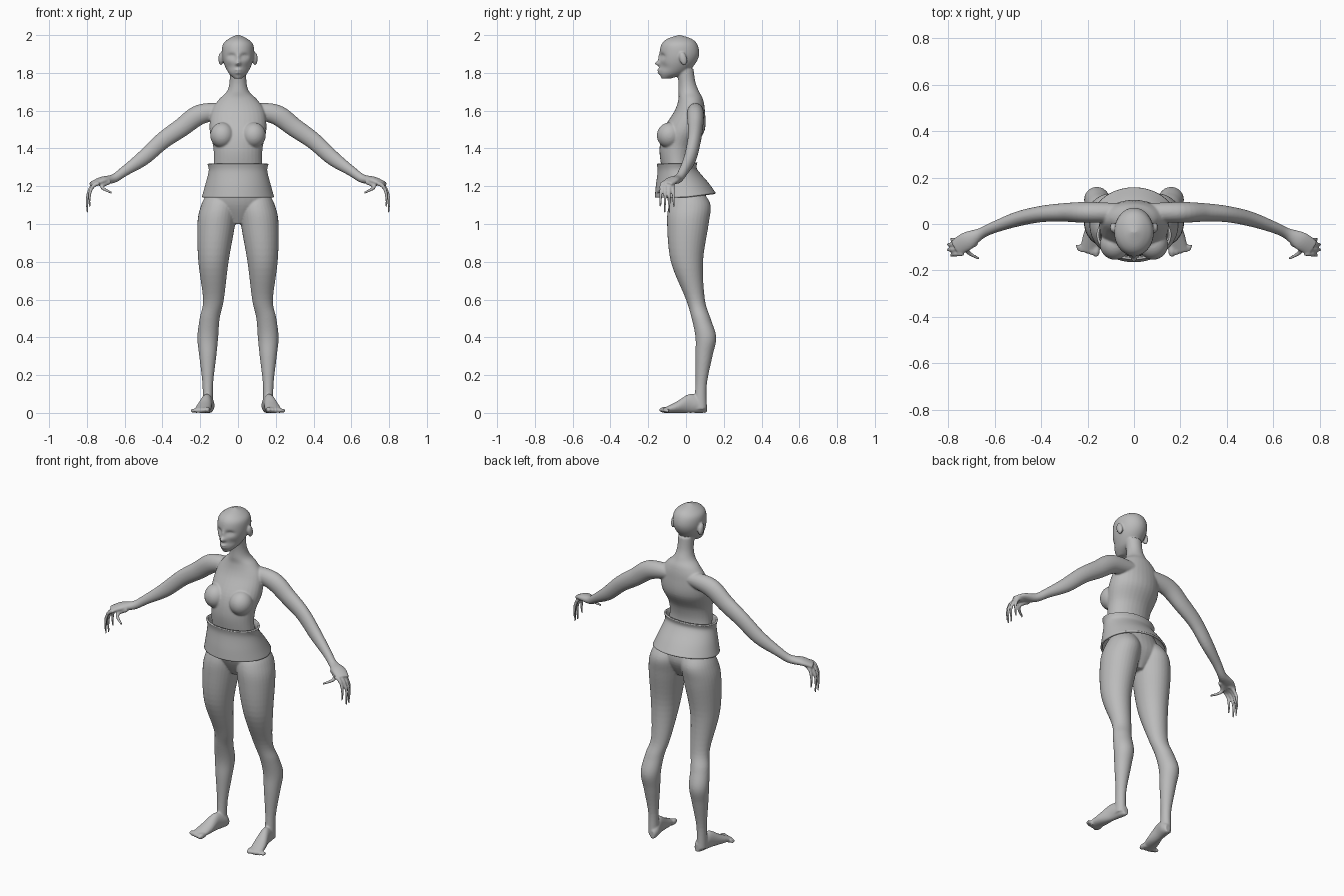
import bpy, bmesh
from math import sin, cos, pi, exp
from mathutils import Vector, Matrix

cube = bpy.data.objects.get("Cube")
if cube:
    bpy.data.objects.remove(cube)

RIGHT, BACK, UP = Vector((1, 0, 0)), Vector((0, 1, 0)), Vector((0, 0, 1))
shade = (.5, .5, .5, 1)
grey = bpy.data.materials.new("plain_grey")
grey.use_nodes = True
grey.diffuse_color = shade
grey.node_tree.nodes["Principled BSDF"].inputs["Base Color"].default_value = shade


def level(z, front, back, half, x=0):
    """Horizontal section given by its front, back and half width."""
    return Vector((x, (front + back) / 2, z, half, (back - front) / 2))


def sole(y, half, height):
    """Upright foot section resting on the floor, turned slightly outwards."""
    return Vector((.17 - y / 5, y, height / 2, half, height / 2))


def bone(x, z, wide, tall):
    """Arm section; the arm bows forward beyond the upper arm."""
    return Vector((x, .05 - .7 * max(0, x - .3) ** 2, z, wide, tall))


def spline(points, steps):
    """Catmull-Rom curve through all points."""
    points = [points[0], *points, points[-1]]
    out = []
    for a, b, c, d in zip(points, points[1:], points[2:], points[3:]):
        for i in range(steps):
            t = i / steps
            bend = 2 * a - 5 * b + 4 * c - d + t * (3 * (b - c) + d - a)
            out.append(b + t / 2 * (c - a + t * bend))
    return out + [points[-1]]


def loft(bm, sections, across=None, along=None, side=1, segments=32, steps=6, caps=True):
    """Skin elliptical sections; without given axes they stand square to the path."""
    sections = spline(sections, steps)
    last = len(sections) - 1
    rings = []
    for i, section in enumerate(sections):
        centre, wide, tall = section.xyz, section[3], section[4]
        u, v = across, along
        if u is None:
            path = sections[min(i + 1, last)].xyz - sections[max(i - 1, 0)].xyz
            u = path.cross(BACK if abs(path.normalized().z) > .9 else UP).normalized()
            v = u.cross(path).normalized()
        ring = []
        for k in range(segments):
            angle = 2 * pi * k / segments
            p = centre + u * wide * cos(angle) + v * tall * sin(angle)
            ring.append(bm.verts.new((p.x * side, p.y, p.z)))
        rings.append(ring)
    for low, high in zip(rings, rings[1:]):
        for k in range(segments):
            bm.faces.new((low[k - 1], low[k], high[k], high[k - 1]))
    if caps:
        bm.faces.new(rings[0])
        bm.faces.new(rings[-1])
    return [vert for ring in rings for vert in ring]


def ball(bm, centre, radii, tilt):
    matrix = Matrix.Translation(centre) @ Matrix.Rotation(tilt, 4, 'X') @ Matrix.Diagonal((*radii, 1))
    bmesh.ops.create_uvsphere(bm, u_segments=32, v_segments=16, radius=1, matrix=matrix)


def sculpt(verts, z, wide, tall, depth, x=0):
    """Push a soft bump in (positive depth) or out, on both sides of the face."""
    for vert in verts:
        across, up = (abs(vert.co.x) - x) / wide, (vert.co.z - z) / tall
        vert.co.y += depth * exp(-across * across - up * up)


def finish(name, bm):
    bmesh.ops.recalc_face_normals(bm, faces=bm.faces)
    mesh = bpy.data.meshes.new(name)
    bm.to_mesh(mesh)
    bm.free()
    mesh.materials.append(grey)
    ob = bpy.data.objects.new(name, mesh)
    bpy.context.scene.collection.objects.link(ob)
    return ob


body = bmesh.new()

# Torso and neck
torso = [
    level(z=1, front=-.04, back=.06, half=.04),
    level(z=1.1, front=-.09, back=.11, half=.16),
    level(z=1.2, front=-.11, back=.09, half=.15),
    level(z=1.3, front=-.13, back=.04, half=.13),
    level(z=1.4, front=-.14, back=.05, half=.13),
    level(z=1.5, front=-.12, back=.1, half=.15),
    level(z=1.6, front=-.06, back=.1, half=.14),
    level(z=1.66, front=-.04, back=.09, half=.1),
    level(z=1.7, front=-.04, back=.07, half=.06),
    level(z=1.75, front=-.04, back=.05, half=.045),
    level(z=1.82, front=-.05, back=.04, half=.045),
]
loft(body, torso, RIGHT, BACK)

# Head, then the face sculpted on its front
skull = [
    level(z=1.77, front=-.13, back=-.08, half=.02),
    level(z=1.8, front=-.14, back=0, half=.05),
    level(z=1.85, front=-.14, back=.05, half=.075),
    level(z=1.9, front=-.14, back=.07, half=.085),
    level(z=1.95, front=-.13, back=.06, half=.08),
    level(z=1.98, front=-.1, back=.03, half=.05),
    level(z=2, front=-.04, back=-.03, half=.01),
]
head = loft(body, skull, RIGHT, BACK, segments=80, steps=9)
face = [vert for vert in head if vert.co.y < -.05]
sockets = dict(x=.034, z=1.888, wide=.02, tall=.013, depth=.017)
eyelids = dict(x=.034, z=1.885, wide=.012, tall=.007, depth=-.008)
nose_bridge = dict(z=1.88, wide=.01, tall=.02, depth=-.008)
nose_tip = dict(z=1.85, wide=.014, tall=.012, depth=-.027)
upper_lip = dict(z=1.815, wide=.02, tall=.007, depth=-.014)
lower_lip = dict(z=1.8, wide=.018, tall=.006, depth=-.011)
cheeks = dict(x=.045, z=1.83, wide=.02, tall=.02, depth=.008)
for feature in (sockets, eyelids, nose_bridge, nose_tip, upper_lip, lower_lip, cheeks):
    sculpt(face, **feature)

leg = [
    level(x=.09, z=1.17, front=-.05, back=.09, half=.07),
    level(x=.1, z=1.1, front=-.09, back=.13, half=.095),
    level(x=.115, z=1, front=-.1, back=.12, half=.1),
    level(x=.13, z=.8, front=-.08, back=.09, half=.08),
    level(x=.13, z=.6, front=0, back=.1, half=.055),
    level(x=.15, z=.5, front=.03, back=.13, half=.053),
    level(x=.16, z=.4, front=.05, back=.16, half=.055),
    level(x=.16, z=.3, front=.05, back=.14, half=.045),
    level(x=.16, z=.15, front=.05, back=.11, half=.028),
    level(x=.16, z=.02, front=.04, back=.11, half=.028),
]
foot = [
    sole(y=.11, half=.015, height=.05),
    sole(y=.08, half=.03, height=.08),
    sole(y=.02, half=.03, height=.1),
    sole(y=-.05, half=.04, height=.06),
    sole(y=-.12, half=.04, height=.025),
]
arm = [
    bone(x=.07, z=1.6, wide=.04, tall=.04),
    bone(x=.2, z=1.58, wide=.045, tall=.053),
    bone(x=.3, z=1.51, wide=.04, tall=.05),
    bone(x=.4, z=1.44, wide=.035, tall=.045),
    bone(x=.5, z=1.35, wide=.032, tall=.04),
    bone(x=.6, z=1.28, wide=.025, tall=.027),
    bone(x=.66, z=1.24, wide=.024, tall=.023),
    bone(x=.72, z=1.23, wide=.04, tall=.02),
    bone(x=.77, z=1.21, wide=.036, tall=.014),
]

for side in (1, -1):
    ball(body, centre=(side * .09, -.015, 1.875), radii=(.014, .02, .036), tilt=.25)
    ball(body, centre=(side * .083, -.088, 1.47), radii=(.064, .066, .068), tilt=-.3)
    loft(body, leg, RIGHT, BACK, side)
    loft(body, foot, RIGHT, UP, side)
    loft(body, arm, side=side)

    # Toes, smaller towards the outside
    for i in range(5):
        r = .016 - i / 900
        tip = -.14 + i / 160
        x = .163 + i * .019
        toe = [Vector((x, y, r, r * size, r * size)) for y, size in ((-.09, 1), (tip + .02, 1), (tip, .5))]
        loft(body, toe, RIGHT, UP, side, segments=12)

    # Fingers curling downwards, the middle two longest
    for i in range(4):
        middle = i in (1, 2)
        finger = []
        for k in range(6):
            t = k / 5
            x = .735 + (.065 if middle else .052) * sin(t * pi * .6)
            y = -.1 + (i - 1.5) * (.018 + .006 * t)
            z = 1.215 - (.155 if middle else .125) * t * t
            r = .011 - t * t * .006
            finger.append(Vector((x, y, z, r, r)))
        loft(body, finger, side=side, segments=12, steps=3)

    # Thumb hooking back towards the body
    thumb = []
    for k in range(6):
        t = k / 5
        r = .015 - t * .009
        thumb.append(Vector((.68 + .04 * sin(t * pi * 1.1), -.08 - .07 * t, 1.225 - .06 * t, r, r)))
    loft(body, thumb, side=side, segments=12, steps=3)

# Fuse the body into one soft skin
skin = finish("body", body)
fuse = skin.modifiers.new("fuse", 'REMESH')
fuse.mode = 'VOXEL'
fuse.voxel_size = .005
fuse.use_smooth_shade = True
soften = skin.modifiers.new("soften", 'SMOOTH')
soften.factor = .5
soften.iterations = 5

# Flared waist band, open at top and bottom, lifted a little behind
band = bmesh.new()
flare = [
    level(z=1.32, front=-.145, back=.05, half=.152),
    level(z=1.28, front=-.14, back=.05, half=.145),
    level(z=1.2, front=-.15, back=.11, half=.165),
    level(z=1.14, front=-.155, back=.15, half=.182),
]
loft(band, flare, RIGHT, BACK, segments=64, caps=False)
for vert in band.verts:
    vert.co.z += max(0, vert.co.y) * .12
wrap = finish("waist_band", band)
shell = wrap.modifiers.new("thickness", 'SOLIDIFY')
shell.thickness = .01
shell.offset = -1
bpy.context.view_layer.objects.active = wrap
wrap.select_set(True)
bpy.ops.object.shade_smooth_by_angle()
